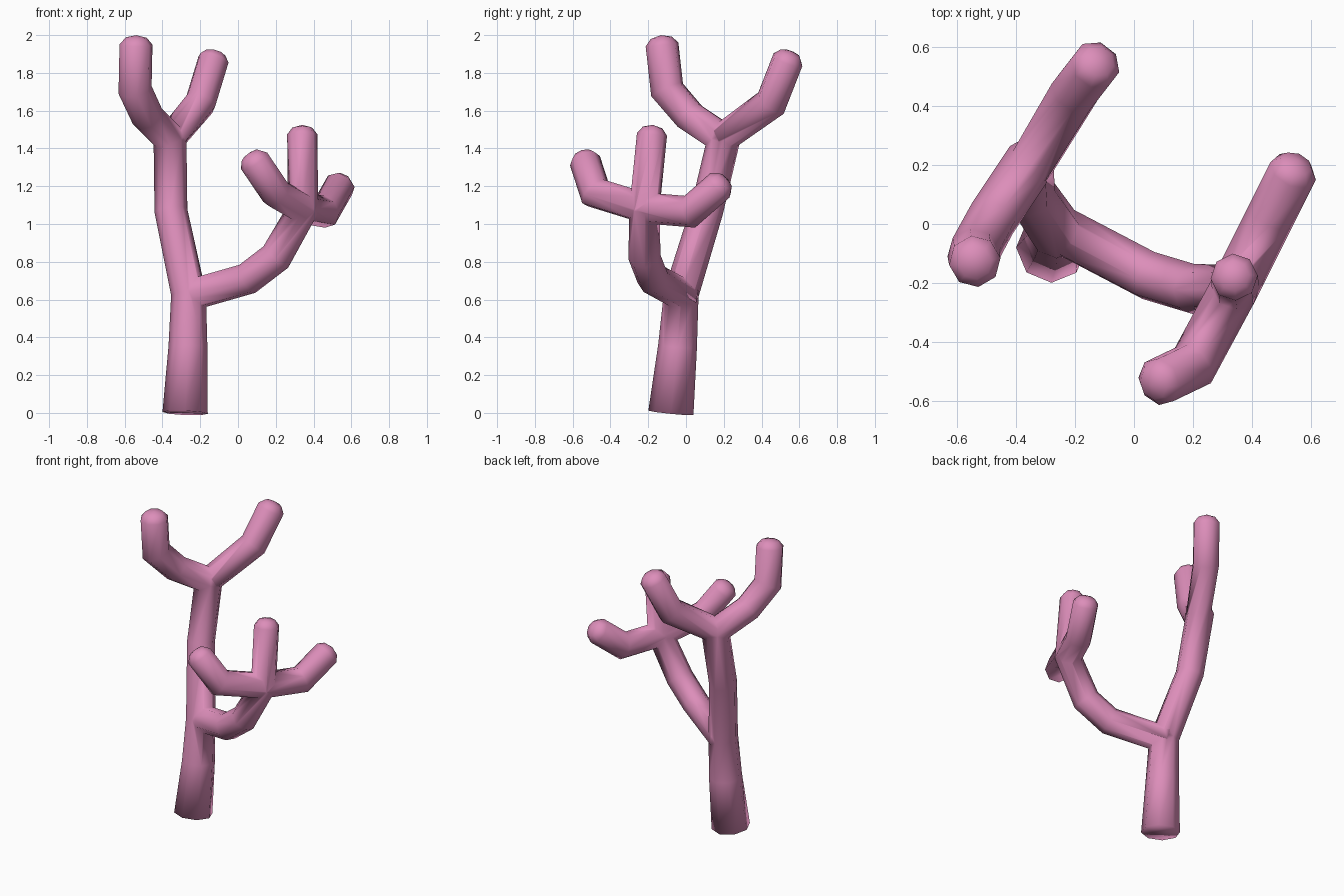
import bpy, bmesh, math
from mathutils import Vector

if "Cube" in bpy.data.objects:
    bpy.data.objects.remove(bpy.data.objects["Cube"])

SIDES = 8

pink = bpy.data.materials.new("coral pink")
pink.diffuse_color = (0.72, 0.27, 0.49, 1)
pink.use_nodes = True
pink.node_tree.nodes["Principled BSDF"].inputs["Base Color"].default_value = pink.diffuse_color


def limb(name, path, dome_start=False):
    """Eight-sided mitred tube through (x, y, z, radius), with rounded tip(s)."""
    pts = [Vector(p[:3]) for p in path]
    rad = [p[3] for p in path]
    segs = [(b - a).normalized() for a, b in zip(pts, pts[1:])]
    bm = bmesh.new()
    # reference frame, carried along the path
    u = Vector((1, 0, 0))
    u = (u - segs[0] * u.dot(segs[0])).normalized()
    rings = []

    def ring(c, r, d, n):
        v = d.cross(u)
        out = []
        for i in range(SIDES):
            a = 2 * math.pi * i / SIDES
            off = (u * math.cos(a) + v * math.sin(a)) * r
            off -= d * (off.dot(n) / d.dot(n))
            out.append(bm.verts.new(c + off))
        rings.append(out)

    if dome_start:
        ring(pts[0] - segs[0] * 0.036, rad[0] * 0.65, segs[0], segs[0])
    for i, c in enumerate(pts):
        d = segs[max(i - 1, 0)]
        nxt = segs[min(i, len(segs) - 1)]
        ring(c, rad[i], d, (d + nxt).normalized())
        u = d.rotation_difference(nxt) @ u
    ring(pts[-1] + segs[-1] * 0.036, rad[-1] * 0.65, segs[-1], segs[-1])

    for a, b in zip(rings, rings[1:]):
        for i in range(SIDES):
            j = (i + 1) % SIDES
            bm.faces.new((a[i], a[j], b[j], b[i]))

    def cap(r, tip):
        t = bm.verts.new(tip)
        for i in range(SIDES):
            bm.faces.new((r[i], r[(i + 1) % SIDES], t))

    cap(rings[-1], pts[-1] + segs[-1] * 0.05)
    if dome_start:
        cap(rings[0], pts[0] - segs[0] * 0.05)
    else:
        bm.faces.new(rings[0])
    bmesh.ops.recalc_face_normals(bm, faces=bm.faces)
    me = bpy.data.meshes.new(name)
    bm.to_mesh(me)
    bm.free()
    me.materials.append(pink)
    ob = bpy.data.objects.new(name, me)
    bpy.context.collection.objects.link(ob)
    return ob


# trunk running up into the tall left branch
trunk = limb("branching_trunk", [
    (-0.28, -0.08, 0, 0.12), (-0.265, -0.045, 0.35, 0.103),
    (-0.262, -0.025, 0.63, 0.092), (-0.355, 0.11, 1.07, 0.087),
    (-0.36, 0.2, 1.45, 0.087), (-0.48, 0.02, 1.57, 0.087),
    (-0.545, -0.1, 1.71, 0.088), (-0.54, -0.127, 1.95, 0.088)])

others = [
    # upper right branch
    limb("upper_branch", [(-0.35, 0.2, 1.46, 0.08), (-0.2, 0.45, 1.64, 0.085),
                          (-0.13, 0.54, 1.87, 0.085)]),
    # side branch ending in the upright twig
    limb("side_branch", [(-0.265, -0.01, 0.62, 0.085), (0.05, -0.175, 0.71, 0.085),
                         (0.2, -0.22, 0.825, 0.085), (0.345, -0.22, 1.08, 0.08),
                         (0.34, -0.18, 1.475, 0.08)]),
    # cross twig, front tip to back tip
    limb("cross_twig", [(0.085, -0.535, 1.335, 0.083), (0.2, -0.48, 1.165, 0.083),
                        (0.34, -0.22, 1.085, 0.083), (0.46, 0.02, 1.065, 0.083),
                        (0.54, 0.18, 1.205, 0.083)], dome_start=True),
]

# fuse the limbs into one skin
bpy.context.view_layer.objects.active = trunk
trunk.select_set(True)
for o in others:
    m = trunk.modifiers.new("union", 'BOOLEAN')
    m.operation = 'UNION'
    m.solver = 'EXACT'
    m.object = o
    bpy.ops.object.modifier_apply(modifier=m.name)
    bpy.data.objects.remove(o)

# open underside, smooth skin
bm = bmesh.new()
bm.from_mesh(trunk.data)
low = [f for f in bm.faces if all(v.co.z < 0.01 for v in f.verts)]
bmesh.ops.delete(bm, geom=low, context='FACES_ONLY')
bm.to_mesh(trunk.data)
bm.free()
for f in trunk.data.polygons:
    f.use_smooth = True
